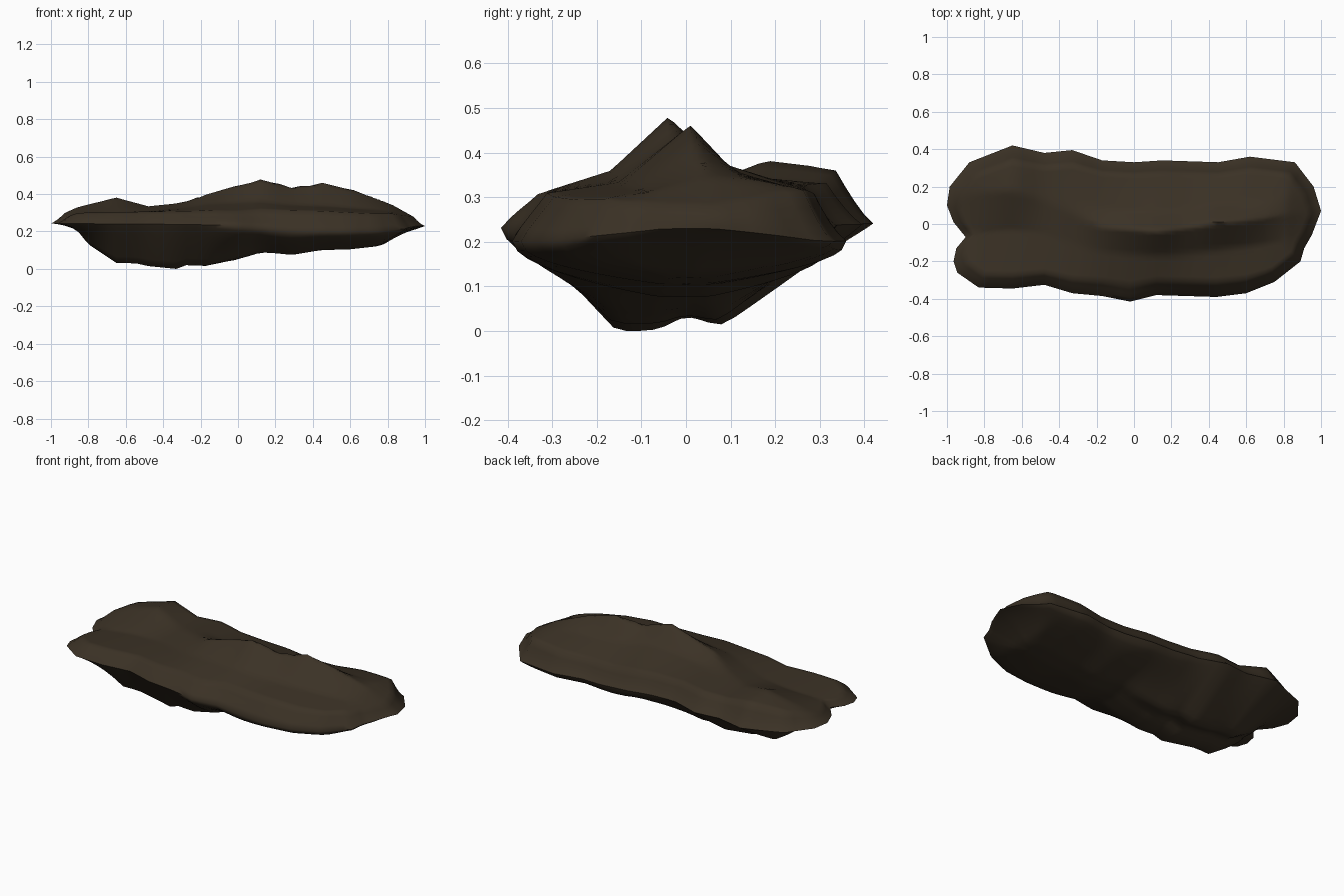
import bpy, bmesh, math
from mathutils import noise, Vector

if "Cube" in bpy.data.objects:
    bpy.data.objects.remove(bpy.data.objects["Cube"])

# Plan outline of the slab, clockwise from the left tip
OUTLINE = [(-1, .1), (-.985, .2), (-.88, .33), (-.65, .42), (-.48, .38), (-.33, .395), (-.17, .34),
           (0, .33), (.15, .34), (.45, .33), (.62, .36), (.86, .33), (.96, .2), (1, .07),
           (.95, -.06), (.91, -.13), (.89, -.2), (.75, -.31), (.6, -.37), (.44, -.39), (.12, -.38),
           (-.02, -.415), (-.17, -.385), (-.33, -.37), (-.48, -.325), (-.65, -.345), (-.83, -.34),
           (-.945, -.26), (-.965, -.2), (-.95, -.13), (-.9, -.07), (-.965, .01)]

# Top sections: x, front z, foot y, foot z, crest y, crest z, behind-crest z, back z
TOP = [(-1, .27, -.06, .25, .12, .27, .27, .26),
       (-.86, .31, -.05, .29, .17, .335, .33, .32),
       (-.65, .31, -.03, .305, .18, .387, .375, .365),
       (-.48, .31, -.05, .315, .13, .34, .335, .33),
       (-.3, .31, -.11, .33, .05, .358, .35, .335),
       (-.17, .31, -.15, .35, -.02, .405, .36, .325),
       (.13, .31, -.17, .365, -.04, .488, .39, .30),
       (.29, .31, -.16, .345, -.02, .44, .37, .28),
       (.44, .31, -.14, .34, .01, .468, .36, .28),
       (.6, .30, -.12, .33, .02, .435, .36, .30),
       (.82, .28, -.09, .315, .05, .35, .345, .31),
       (1, .25, -.06, .245, .07, .25, .25, .25)]

# Lowest line of the underside: x, z
KEEL = [(-1, .24), (-.87, .2), (-.79, .13), (-.64, .03), (-.57, .04), (-.48, .02), (-.33, .005),
        (-.28, .025), (-.17, .02), (-.02, .05), (.13, .095), (.29, .08), (.44, .105), (.6, .11),
        (.78, .13), (1, .23)]


def sample(table, x):
    """Linear interpolation of table rows by their first value."""
    x = max(table[0][0], min(table[-1][0], x))
    for a, b in zip(table, table[1:]):
        if x <= b[0]:
            t = (x - a[0]) / (b[0] - a[0])
            return [p + (q - p) * t for p, q in zip(a[1:], b[1:])]


def blend(lo, hi, v):
    return max(0, min(1, (v - lo) / (hi - lo)))


def top_height(x, y):
    front, fy, fz, cy, cz, bz, back = sample(TOP, x)
    return sample([(-.34, front), (fy, fz), (cy, cz), (cy + .1, bz), (.33, back)], y)[0]


def under_height(x, y):
    # keel with a shallow lengthwise groove on the deep left half
    groove = .025 * math.exp(-(y / .05) ** 2) + .015 * blend(-.05, .1, y)
    return sample(KEEL, x)[0] + groove * blend(.05, -.3, x) * blend(-.85, -.65, x)


def top_lift(x, y, s):
    # steep wall to the shoulder, slightly hollow at the back
    return min(1, s / .2) ** (.85 + .4 * blend(.15, .3, y))


def under_lift(x, y, s):
    # deep wedge at the left, flat belly with short walls at the right
    back = blend(0, .25, y)
    left = min(1, s / (.58 + .2 * back)) ** .95
    right = min(1, s / .85) ** .45
    return left + (right - left) * blend(-.2, .2, x)


def rim_height(x, y):
    return .241 - .006 * x - .03 * blend(-.1, .35, x) * blend(.05, .3, abs(y)) \
        + .006 * noise.noise(Vector((x * 3, y * 3, 5)))


# Resample the outline evenly enough for smooth rings
rim = []
for a, b in zip(OUTLINE, OUTLINE[1:] + OUTLINE[:1]):
    n = max(1, round(math.dist(a, b) / .05))
    rim += [(a[0] + (b[0] - a[0]) * i / n, a[1] + (b[1] - a[1]) * i / n) for i in range(n)]

bm = bmesh.new()


def ring(s, height, lift):
    """Outline pulled towards the spine by s, lifted from rim to surface."""
    verts = []
    for x, y in rim:
        cx = max(-.7, min(.7, x))
        px, py = x + (cx - x) * s, y * (1 - s)
        rz = rim_height(x, y)
        z = rz + (height(px, py) - rz) * lift(x, y, s)
        verts.append(bm.verts.new((px, py, z)))
    return verts


def skin(a, b):
    for i in range(len(a)):
        j = (i + 1) % len(a)
        bm.faces.new((a[i], a[j], b[j], b[i]))


# Upper and lower shells share the rim ring
edge = ring(0, top_height, top_lift)
for height, lift, steps in (
        (top_height, top_lift,
         (.05, .1, .15, .2, .27, .34, .41, .48, .55, .61, .67, .73, .79, .84, .89, .93, .97)),
        (under_height, under_lift,
         (.03, .08, .16, .24, .32, .4, .48, .56, .64, .72, .8, .87, .93, .97))):
    last = edge
    for s in steps:
        new = ring(s, height, lift)
        skin(last, new)
        last = new
    bm.faces.new(last)

bmesh.ops.triangulate(bm, faces=[f for f in bm.faces if len(f.verts) > 4])
bmesh.ops.recalc_face_normals(bm, faces=bm.faces)
mesh = bpy.data.meshes.new("rock_slab")
bm.to_mesh(mesh)
bm.free()

# Settle the slab on the ground
low = min(v.co.z for v in mesh.vertices)
for v in mesh.vertices:
    v.co.z -= low

rock = bpy.data.objects.new("rock_slab", mesh)
bpy.context.collection.objects.link(rock)
mat = bpy.data.materials.new("dark brown stone")
mat.diffuse_color = (.043, .031, .0185, 1)
mat.use_nodes = True
mat.node_tree.nodes["Principled BSDF"].inputs["Base Color"].default_value = mat.diffuse_color
mesh.materials.append(mat)

bpy.context.view_layer.objects.active = rock
rock.select_set(True)
bpy.ops.object.shade_smooth_by_angle(angle=math.radians(70))
